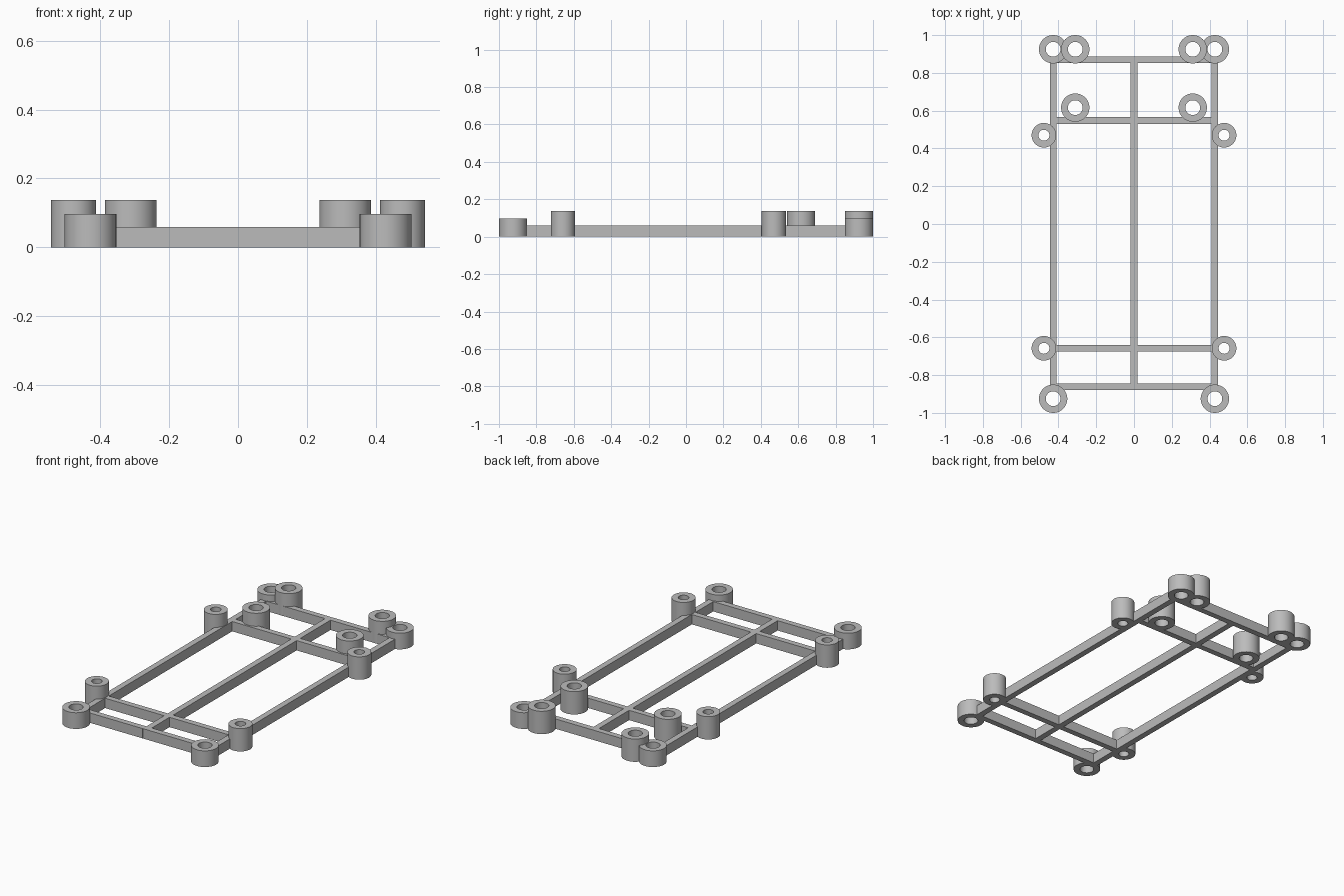
import bpy, bmesh, math
from mathutils import Matrix, Vector

cube = bpy.data.objects.get("Cube")
if cube:
    bpy.data.objects.remove(cube, do_unlink=True)

grey = bpy.data.materials.new("plain_grey")
grey.use_nodes = True
colour = (0.5, 0.5, 0.5, 1)
grey.diffuse_color = colour
grey.node_tree.nodes["Principled BSDF"].inputs["Base Color"].default_value = colour


def finish(name, bm):
    bmesh.ops.recalc_face_normals(bm, faces=bm.faces)
    mesh = bpy.data.meshes.new(name)
    bm.to_mesh(mesh)
    bm.free()
    mesh.materials.append(grey)
    obj = bpy.data.objects.new(name, mesh)
    bpy.context.collection.objects.link(obj)
    return obj


def bar(name, x0, x1, y0, y1, height=0.059):
    bm = bmesh.new()
    size = Matrix.Diagonal((x1 - x0, y1 - y0, height, 1))
    place = Matrix.Translation(((x0 + x1) / 2, (y0 + y1) / 2, height / 2))
    bmesh.ops.create_cube(bm, size=1, matrix=place @ size)
    return finish(name, bm)


def tube(name, x, y, outer, inner, height):
    # Spin a rectangular wall section about the vertical axis
    bm = bmesh.new()
    section = [(inner, 0), (outer, 0), (outer, height), (inner, height)]
    verts = [bm.verts.new((r, 0, z)) for r, z in section]
    edges = [bm.edges.new((verts[i], verts[i - 1])) for i in range(4)]
    bmesh.ops.spin(bm, geom=verts + edges, cent=(0, 0, 0), axis=(0, 0, 1),
                   angle=math.tau, steps=64, use_merge=True)
    bmesh.ops.remove_doubles(bm, verts=bm.verts, dist=0.0001)
    bmesh.ops.translate(bm, verts=bm.verts, vec=Vector((x, y, 0)))
    obj = finish(name, bm)
    bpy.ops.object.select_all(action="DESELECT")
    obj.select_set(True)
    bpy.context.view_layer.objects.active = obj
    bpy.ops.object.shade_smooth_by_angle(angle=math.radians(35))
    return obj


HALF = 0.018        # half the width of every bar
RAIL_X = 0.428
FRONT, BACK = -0.878, 0.886

# Lengthwise rails
bar("centre_rail", -HALF, HALF, FRONT, BACK)
for side, s in (("left", 1), ("right", -1)):
    bar(f"{side}_rail", s * RAIL_X - HALF, s * RAIL_X + HALF, FRONT, BACK)

# Crossbars, butted between the rails
crossbars = {"front": -0.861, "front_inner": -0.658,
             "back_inner": 0.548, "back": 0.869}
for label, y in crossbars.items():
    for side, s in (("left", 1), ("right", -1)):
        x0, x1 = sorted((s * HALF, s * (RAIL_X - HALF)))
        bar(f"{label}_crossbar_{side}", x0, x1, y - 0.0175, y + 0.0175)

# Mounting tubes: position, outer and inner radius, height
tubes = {
    "front_corner_tube": (0.428, -0.925, 0.075, 0.039, 0.097),
    "back_corner_tube": (0.428, 0.925, 0.075, 0.039, 0.097),
    "front_side_tube": (0.477, -0.658, 0.065, 0.029, 0.137),
    "back_side_tube": (0.477, 0.47, 0.065, 0.029, 0.137),
    "inner_back_post": (0.311, 0.925, 0.075, 0.039, 0.137),
    "inner_middle_post": (0.311, 0.616, 0.075, 0.039, 0.137),
}
for label, (x, y, outer, inner, height) in tubes.items():
    for side, s in (("left", 1), ("right", -1)):
        tube(f"{label}_{side}", s * x, y, outer, inner, height)
